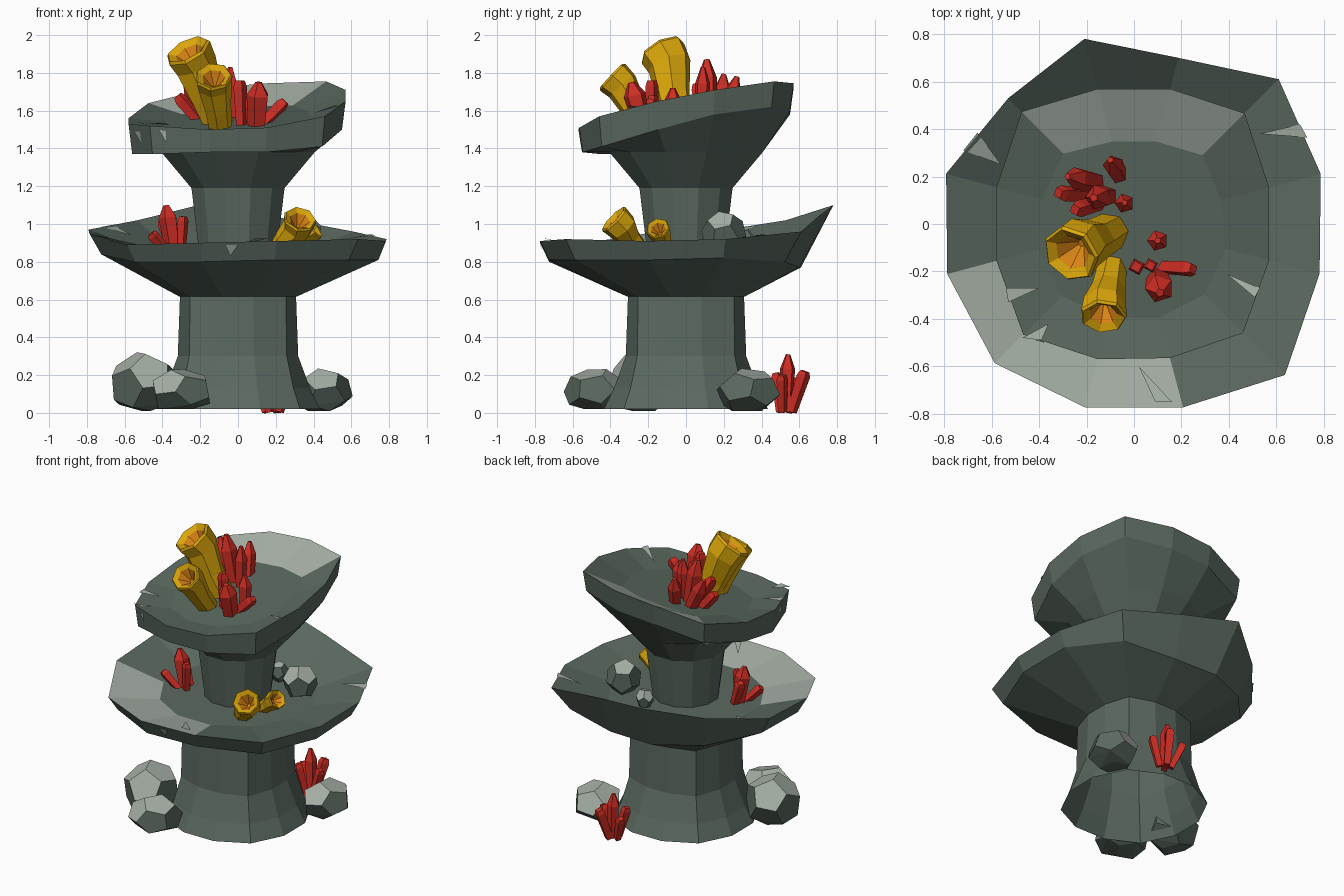
import bpy, bmesh, math, random
from mathutils import Vector, Euler
from mathutils.bvhtree import BVHTree

if "Cube" in bpy.data.objects:
    bpy.data.objects.remove(bpy.data.objects["Cube"])

random.seed(4)


def material(name, rgb):
    m = bpy.data.materials.new(name)
    lin = [((c / 255 + 0.055) / 1.055) ** 2.4 for c in rgb]
    m.diffuse_color = (*lin, 1)
    m.use_nodes = True
    m.node_tree.nodes["Principled BSDF"].inputs["Base Color"].default_value = m.diffuse_color
    return m


STONE = material("dark_stone", (90, 105, 95))
PALE = material("pale_stone", (165, 175, 165))
RED = material("red_coral", (205, 45, 36))
YELLOW = material("yellow_coral", (222, 169, 10))
ORANGE = material("orange_inside", (224, 135, 22))


def finish(name, bm, mats, fix=True):
    if fix:
        bmesh.ops.recalc_face_normals(bm, faces=bm.faces)
    me = bpy.data.meshes.new(name)
    bm.to_mesh(me)
    for m in mats:
        me.materials.append(m)
    ob = bpy.data.objects.new(name, me)
    bpy.context.collection.objects.link(ob)
    return ob


def lathe(name, rings, pale_ring=-1, pale=(), capped=True):
    """Twelve-sided turned stone; each ring is (radius, height), either may be a list."""
    bm = bmesh.new()
    rows = []
    for r, z in rings:
        rs = r if isinstance(r, list) else [r] * 12
        zs = z if isinstance(z, list) else [z] * 12
        rows.append([bm.verts.new((rs[k] * math.cos(math.radians(15 + 30 * k)),
                                   rs[k] * math.sin(math.radians(15 + 30 * k)), zs[k]))
                     for k in range(12)])
    for i in range(len(rows) - 1):
        for k in range(12):
            n = (k + 1) % 12
            f = bm.faces.new((rows[i][k], rows[i][n], rows[i + 1][n], rows[i + 1][k]))
            f.material_index = int(i == pale_ring and k in pale)
    if capped:
        bm.faces.new(rows[0])
        bm.faces.new(rows[-1])
    finish(name, bm, (STONE, PALE))
    tree = BVHTree.FromBMesh(bm)
    bm.free()
    return tree


def squarish(side, corner):
    return [corner if k % 3 == 1 else side for k in range(12)]


# Foot column, open underneath, slightly square in plan
lathe("base_column", [(squarish(.45, .465), .02), (squarish(.395, .415), .13),
                      (squarish(.33, .365), .3), (squarish(.318, .358), .62)], capped=False)

# Lower bowl with uneven rim
rim_r = [.815, .863, .725, .808, .75, .82, .815, .83, .80, .80, .90, .81]
rim_z = [.92, .96, 1.04, 1.10, 1.02, .97, .95, .89, .90, .91, .92, .91]
lip_r = [.76, .74, .62, .63, .66, .74, .75, .77, .75, .75, .83, .77]
lip_z = [.82, .80, .77, .77, .79, .84, .84, .80, .80, .81, .81, .81]
lower = lathe("lower_bowl", [(squarish(.32, .36), .615), (lip_r, lip_z), (rim_r, rim_z),
                             (.5, .85)], 2, (6, 7, 8))

# Neck and tilted upper bowl
rim_r = [.59, .66, .59, .59, .67, .60, .60, .66, .59, .585, .65, .59]
rim_z = [1.71, 1.755, 1.745, 1.72, 1.64, 1.56, 1.53, 1.52, 1.50, 1.51, 1.57, 1.65]
lip_z = [1.58, 1.62, 1.60, 1.58, 1.50, 1.42, 1.37, 1.37, 1.38, 1.38, 1.41, 1.50]
floor_r = [.38, .41, .36, .36, .42, .40, .42, .43, .41, .41, .42, .40]
floor_z = [1.555 + .17 * r * math.sin(math.radians(15 + 30 * k))
           + .08 * r * math.cos(math.radians(15 + 30 * k)) for k, r in enumerate(floor_r)]
upper = lathe("upper_bowl", [(.21, .83), (.255, 1.19), (.42, 1.38),
                             ([r - .02 for r in rim_r], lip_z), (rim_r, rim_z),
                             (floor_r, floor_z)], 4, (1, 2, 3))


# Pale chips laid on the rims; points past the edge take the height just inside it
def chip(name, tree, lift, direction, pts):
    d = Vector(direction)
    bm = bmesh.new()
    vs = []
    for a, b in pts:
        if d.z:
            hit = (tree.ray_cast(Vector((a, b, 3)), d)[0]
                   or tree.ray_cast(Vector((a * .93, b * .93, 3)), d)[0])
            vs.append(bm.verts.new((a, b, hit.z + lift)))
        else:
            hit = tree.ray_cast(Vector((a, -3, b)), d)[0]
            vs.append(bm.verts.new(hit - d * lift))
    f = bm.faces.new(vs)
    f.normal_update()
    if f.normal.dot(d) > 0:
        f.normal_flip()
    finish(name, bm, (PALE,), False)
    bm.free()


DOWN, BACK = (0, 0, -1), (0, 1, 0)
for tree, pts in [(lower, [(.53, .38), (.70, .42), (.73, .365)]),
                  (lower, [(-.72, .31), (-.66, .385), (-.56, .25)]),
                  (lower, [(.02, -.60), (.09, -.75), (.16, -.75)]),
                  (upper, [(-.54, -.27), (-.53, -.33), (-.40, -.27)]),
                  (upper, [(.39, -.21), (.53, -.27), (.51, -.31)]),
                  (upper, [(-.47, -.48), (-.39, -.49), (-.36, -.42)])]:
    chip("rim_chip", tree, .02, DOWN, pts)
for tree, pts in [(lower, [(-.07, .89), (0, .89), (-.04, .83)]),
                  (upper, [(-.42, 1.50), (-.38, 1.49), (-.38, 1.43)]),
                  (upper, [(-.55, 1.49), (-.52, 1.49), (-.51, 1.42)])]:
    chip("front_chip", tree, .008, BACK, pts)


# Rocks: squashed dodecahedra, upward faces pale
def rock(name, c, s, floor):
    ball = bmesh.new()
    bmesh.ops.create_icosphere(ball, subdivisions=1, radius=1)
    turn = Euler([random.uniform(0, 6) for _ in range(3)])
    bm = bmesh.new()
    for f in ball.faces:
        p = f.calc_center_median().normalized()
        p.rotate(turn)
        bm.verts.new((c[0] + p.x * s[0], c[1] + p.y * s[1], max(floor, c[2] + p.z * s[2])))
    ball.free()
    bmesh.ops.convex_hull(bm, input=bm.verts)
    bmesh.ops.dissolve_limit(bm, angle_limit=.05, verts=bm.verts, edges=bm.edges)
    bmesh.ops.recalc_face_normals(bm, faces=bm.faces)
    for f in bm.faces:
        f.material_index = int(f.normal.z > .42)
    finish(name, bm, (STONE, PALE))
    bm.free()


rock("ground_rock_left", (-.50, -.24, .15), (.185, .18, .18), .01)
rock("ground_rock_front", (-.30, -.48, .11), (.175, .17, .13), .02)
rock("ground_rock_right", (.45, .33, .11), (.16, .175, .13), .01)
rock("bowl_rock_large", (.34, .20, .95), (.11, .12, .12), .8)
rock("bowl_rock_small", (.10, .31, .91), (.06, .06, .07), .8)


def tube(bm, sides, rings):
    """Capped tube through rings of (centre, direction, radius)."""
    rows = []
    for c, d, r in rings:
        u = d.cross(Vector((1, .3, .1))).normalized()
        w = d.normalized().cross(u)
        rows.append([bm.verts.new(c + r * (math.cos(q) * u + math.sin(q) * w))
                     for q in [2 * math.pi * k / sides for k in range(sides)]])
    made = []
    for p, n in zip(rows, rows[1:]):
        made.append([bm.faces.new((p[k], p[(k + 1) % sides], n[(k + 1) % sides], n[k]))
                     for k in range(sides)])
    bm.faces.new(rows[0])
    made.append([bm.faces.new(rows[-1])])
    return made


# Red crystal corals: thick ones pointed, thin ones blunt
def crystals(name, items):
    bm = bmesh.new()
    for a, b, r in items:
        a, b = Vector(a), Vector(b)
        sides, neck, tip = (5, .75, .3) if r >= .038 else (4, .88, .7)
        tube(bm, sides, [(a.lerp(b, t), b - a, q)
                         for t, q in ((0, r * .75), (neck, r), (1, r * tip))])
    finish(name, bm, (RED,))
    bm.free()


crystals("top_red_coral_back", [
    ((-.04, .08, 1.48), (-.04, .09, 1.83), .042), ((-.12, .17, 1.48), (-.28, .20, 1.79), .05),
    ((-.15, .12, 1.48), (-.32, .13, 1.68), .037), ((-.10, .10, 1.48), (-.25, .06, 1.74), .037),
    ((-.05, .18, 1.48), (-.10, .27, 1.78), .045), ((-.10, .12, 1.48), (-.17, .11, 1.87), .055)])
crystals("top_red_coral_front", [
    ((.10, -.07, 1.48), (.10, -.07, 1.72), .045), ((.02, -.18, 1.48), (.01, -.18, 1.76), .037),
    ((.08, -.18, 1.48), (.25, -.19, 1.65), .037), ((.10, -.22, 1.48), (.11, -.29, 1.75), .062),
    ((.07, -.17, 1.48), (.07, -.175, 1.68), .032)])
crystals("lower_red_coral", [
    ((-.34, -.10, .84), (-.38, -.10, 1.10), .052), ((-.36, -.14, .84), (-.46, -.17, .95), .032),
    ((-.30, -.14, .84), (-.29, -.15, 1.04), .03), ((-.33, -.06, .84), (-.40, -.03, 1.02), .037)])
crystals("ground_red_coral", [
    ((.19, .53, .005), (.18, .54, .31), .042), ((.20, .56, .005), (.23, .63, .22), .037),
    ((.17, .50, .005), (.12, .48, .21), .033), ((.15, .54, .005), (.09, .59, .18), .032),
    ((.22, .51, .005), (.28, .51, .20), .032)])


# Yellow tube sponges with bent mouth and orange hollow
def sponge(name, a, b, mouth, r):
    a, b, d = Vector(a), Vector(b), Vector(mouth).normalized()
    s = (b - a).normalized()
    bm = bmesh.new()
    m = tube(bm, 7, [(a, s, r * .62), (a.lerp(b, .45), s, r * .72),
                     (b - d * r * .8, s + d, r * .92), (b - d * r * .12, d, r), (b, d, r * .92),
                     (b - d * r * .2, d, r * .62), (b - d * r * .9, d, r * .12)])
    for f in m[5] + m[6]:
        f.material_index = 1
    finish(name, bm, (YELLOW, ORANGE))
    bm.free()


sponge("top_sponge_large", (-.08, -.02, 1.47), (-.27, -.13, 1.925), (-.42, -.42, .8), .128)
sponge("top_sponge_small", (-.09, -.17, 1.47), (-.13, -.395, 1.785), (-.05, -.72, .68), .1)
sponge("lower_sponge_large", (.20, -.23, .83), (.33, -.385, 1.03), (.2, -.7, .68), .09)
sponge("lower_sponge_small", (.25, -.10, .85), (.41, -.15, .98), (.8, -.2, .55), .065)
